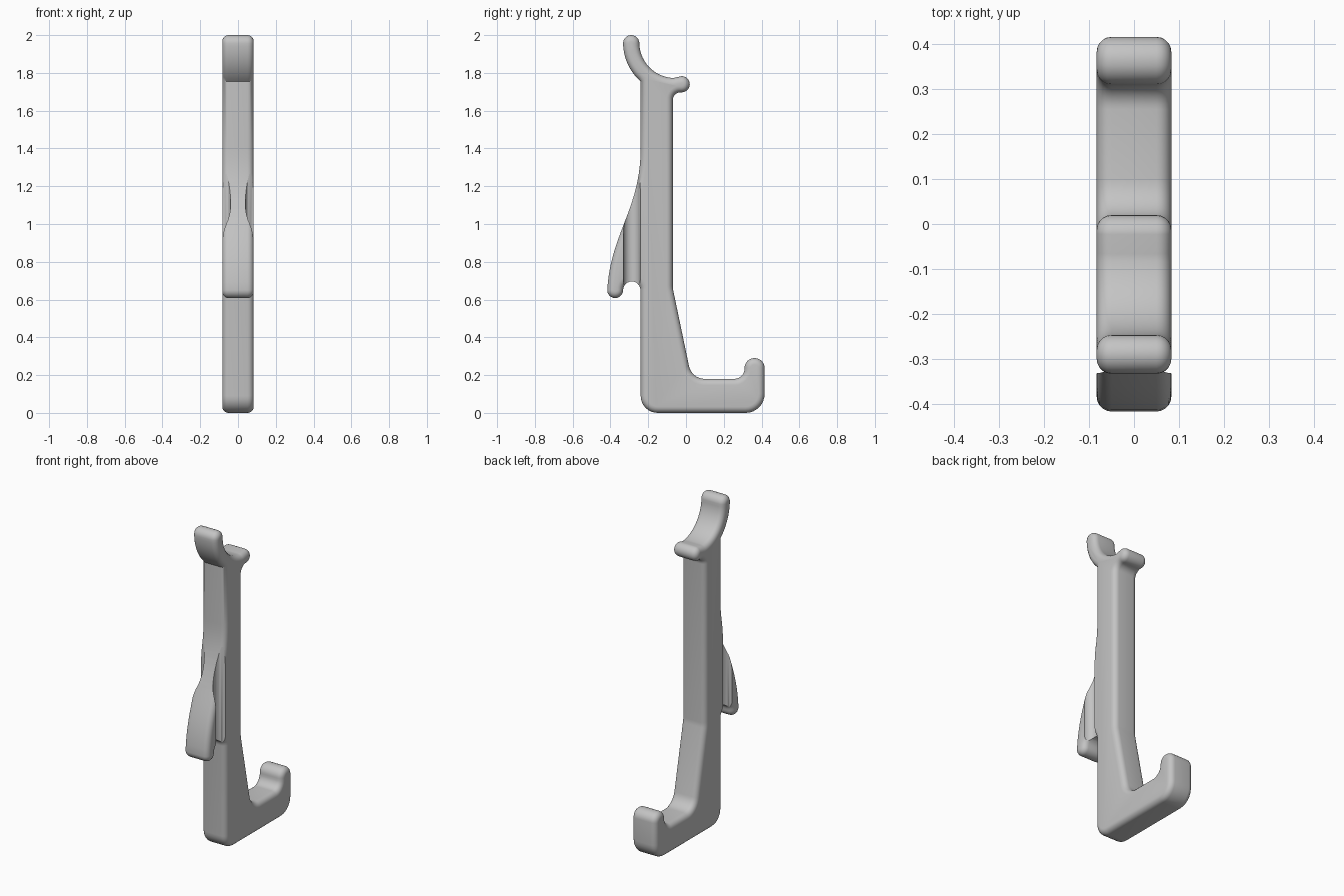
import bpy, bmesh, math
from mathutils import Vector

HALF_WIDTH = 0.083
EDGE_ROUND = 0.033
ROUND_STEPS = 5

old = bpy.data.objects.get("Cube")
if old:
    bpy.data.objects.remove(old, do_unlink=True)

grey = bpy.data.materials.new("light_grey")
grey.use_nodes = True
colour = (0.55, 0.55, 0.55, 1)
grey.diffuse_color = colour
grey.node_tree.nodes["Principled BSDF"].inputs["Base Color"].default_value = colour


def arc(cy, cz, r, start, end, steps=12):
    """Points on a circle in the side plane, angles in degrees."""
    angles = [math.radians(start + (end - start) * i / steps) for i in range(steps + 1)]
    return [Vector((cy + r * math.cos(a), cz + r * math.sin(a))) for a in angles]


def bezier(a, b, c, d, steps=20):
    a, b, c, d = map(Vector, (a, b, c, d))
    pts = []
    for i in range(steps + 1):
        t = i / steps
        s = 1 - t
        pts.append(a * s**3 + b * (3 * s * s * t) + c * (3 * s * t * t) + d * t**3)
    return pts


def fillet(before, corner, after, r, steps=8):
    """Replace a corner by a tangent arc of radius r."""
    p = Vector(corner)
    u = (Vector(before) - p).normalized()
    v = (Vector(after) - p).normalized()
    half = math.acos(u.dot(v)) / 2
    centre = p + (u + v).normalized() * (r / math.sin(half))
    start = p + u * (r / math.tan(half)) - centre
    end = p + v * (r / math.tan(half)) - centre
    sweep = math.atan2(start.x * end.y - start.y * end.x, start.dot(end))
    a0 = math.degrees(math.atan2(start.y, start.x))
    return arc(centre.x, centre.y, r, a0, a0 + math.degrees(sweep), steps)


def inset(points, distance):
    """Offset a counterclockwise outline inwards with mitred corners."""
    result = []
    for i, p in enumerate(points):
        t0 = (p - points[i - 1]).normalized()
        t1 = (points[(i + 1) % len(points)] - p).normalized()
        n0, n1 = Vector((-t0.y, t0.x)), Vector((-t1.y, t1.x))
        result.append(p + (n0 + n1) * (distance / (1 + n0.dot(n1))))
    return result


# Foot, upturned toe and back of the stem: corners with radii
corners = [
    (-0.24, 0.0, 0.09), (0.416, 0.0, 0.1),
    (0.416, 0.29, 0.052), (0.31, 0.29, 0.052),
    (0.31, 0.18, 0.055), (0.03, 0.18, 0.085),
    (-0.07, 0.66, 0.15), (-0.07, 1.697, 0.04),
]
path = [(-0.24, 0.6)] + [c[:2] for c in corners] + [(-0.023, 1.697)]
outline = []
for i, (y, z, r) in enumerate(corners):
    outline += fillet(path[i], (y, z), path[i + 2], r)

# Short prong, cradle and tall prong at the top
outline += arc(-0.023, 1.74, 0.043, -90, 90)
outline += arc(-0.06, 1.96, 0.187, 268, 180, 18)
outline += arc(-0.29, 1.957, 0.043, 0, 180)
outline += arc(-0.06, 1.96, 0.273, 180, 228.8)

# Lever sweeping out of the front, with its round tip and notch
outline += bezier((-0.24, 1.4), (-0.24, 1.08), (-0.40, 0.95), (-0.417, 0.65))
outline += arc(-0.375, 0.65, 0.042, 180, 360)
outline += arc(-0.287, 0.65, 0.046, 180, 0)

# Drop coincident points where pieces meet
clean = []
for p in outline:
    if not clean or (p - clean[-1]).length > 0.004:
        clean.append(p)

# Loft the outline across the width with quarter-round rims
half_rings = []
for k in range(ROUND_STEPS + 1):
    a = math.pi / 2 * k / ROUND_STEPS
    half_rings.append((HALF_WIDTH - EDGE_ROUND * (1 - math.cos(a)),
                       EDGE_ROUND * (1 - math.sin(a))))
stations = [(-x, d) for x, d in half_rings] + half_rings[::-1]

bm = bmesh.new()
rings = [[bm.verts.new((x, p.x, p.y)) for p in inset(clean, d)] for x, d in stations]
count = len(clean)
for a, b in zip(rings, rings[1:]):
    for i in range(count):
        j = (i + 1) % count
        bm.faces.new((a[i], a[j], b[j], b[i]))
bm.faces.new(rings[0][::-1])
bm.faces.new(rings[-1])
mesh = bpy.data.meshes.new("hook_body")
bm.to_mesh(mesh)
bm.free()
mesh.materials.append(grey)
body = bpy.data.objects.new("hook_body", mesh)
bpy.context.scene.collection.objects.link(body)

# Round vertical grooves that thin the web behind the lever
for side in (-1, 1):
    bpy.ops.mesh.primitive_cylinder_add(vertices=40, radius=0.045, depth=0.9,
                                        location=(side * 0.084, -0.287, 1.05))
    cutter = bpy.context.object
    cutter.name = "groove_cutter"
    cutter.hide_render = True
    cutter.data.materials.append(grey)
    mod = body.modifiers.new("groove", 'BOOLEAN')
    mod.operation = 'DIFFERENCE'
    mod.solver = 'EXACT'
    mod.object = cutter
    bpy.context.view_layer.objects.active = body
    bpy.ops.object.modifier_apply(modifier=mod.name)
    bpy.data.objects.remove(cutter, do_unlink=True)

bpy.ops.object.select_all(action='DESELECT')
body.select_set(True)
bpy.context.view_layer.objects.active = body
bpy.ops.object.shade_smooth_by_angle(angle=math.radians(35))
